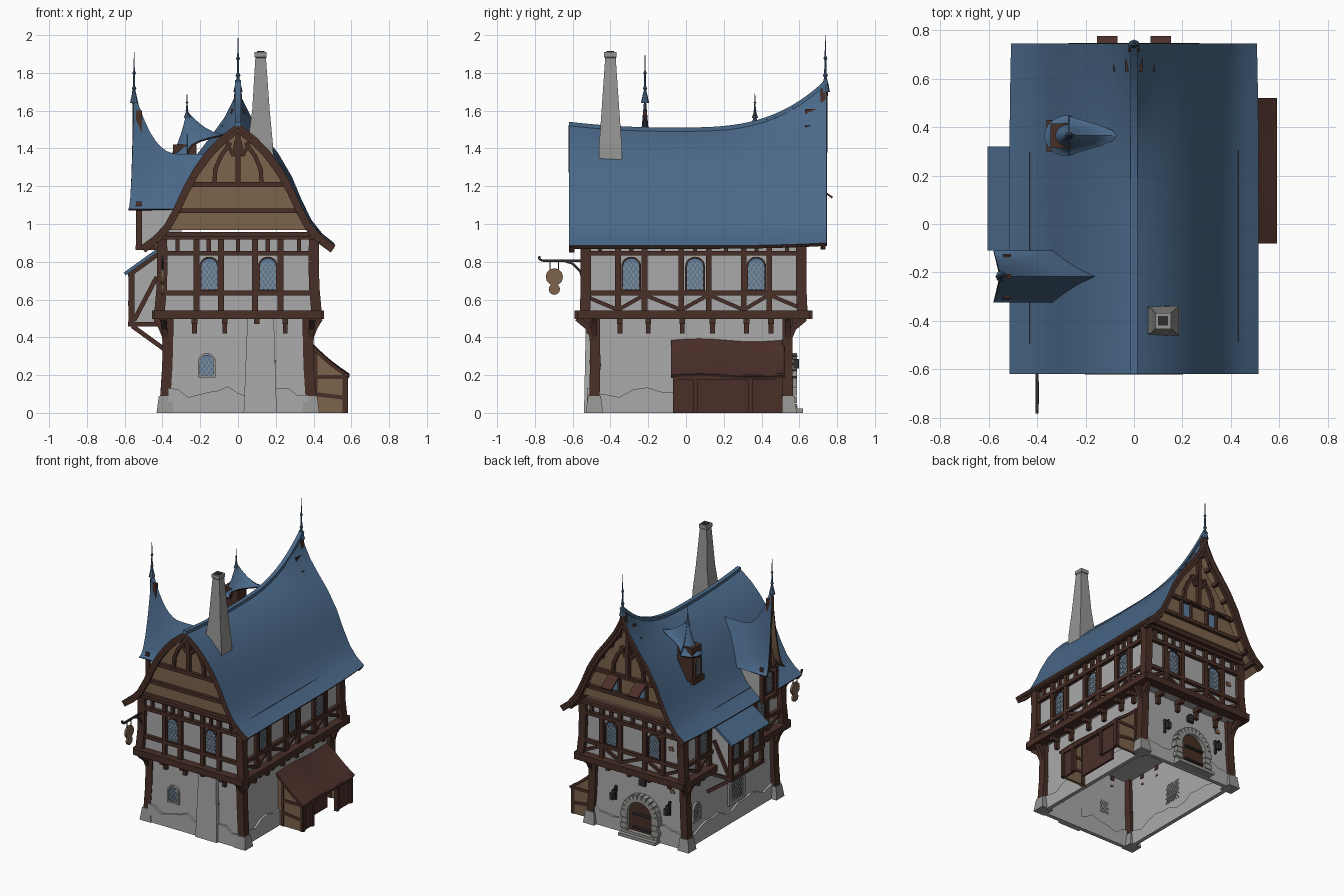
import bpy, bmesh, math
from mathutils import Vector as V

if "Cube" in bpy.data.objects:
    bpy.data.objects.remove(bpy.data.objects["Cube"])

COL = {'plaster': (.40, .40, .40), 'stone': (.30, .30, .29), 'timber': (.065, .028, .02), 'planks': (.20, .125, .07),
       'blue_roof': (.068, .14, .25), 'glass': (.10, .20, .34), 'iron': (.03, .028, .028),
       'brown_roof': (.07, .028, .022), 'brick': (.22, .11, .06)}
MAT = {}
for k, c in COL.items():
    MAT[k] = bpy.data.materials.new(k)
    MAT[k].diffuse_color = (*c, 1)
parts = {}

def B(name, mat):
    return parts.setdefault((name, mat), bmesh.new())

def solid(bm, a, b):
    """closed solid between two matching point loops"""
    a = [bm.verts.new(p) for p in a]
    b = [bm.verts.new(p) for p in b]
    n = len(a)
    bm.faces.new(a[::-1])
    bm.faces.new(b)
    for i in range(n):
        bm.faces.new((a[i], a[(i+1) % n], b[(i+1) % n], b[i]))

def rect(x0, x1, y0, y1, z):
    return [V((x0, y0, z)), V((x1, y0, z)), V((x1, y1, z)), V((x0, y1, z))]

def box(bm, x0, x1, y0, y1, z0, z1):
    solid(bm, rect(x0, x1, y0, y1, z0), rect(x0, x1, y0, y1, z1))

def beam(bm, p, q, w, d, n):
    p, q = V(p), V(q)
    a = (q-p).normalized()
    s = a.cross(V(n)).normalized()
    m = s.cross(a)*d/2
    s = s*w/2
    solid(bm, [p-s-m, p+s-m, p+s+m, p-s+m], [q-s-m, q+s-m, q+s+m, q-s+m])

def path(bm, pts, w, d, n):
    for p, q in zip(pts, pts[1:]):
        beam(bm, p, q, w, d, n)

# A facade is (axis, sign, plane); u runs along it, v is height, o is outward offset
def P(f, u, v, o=0):
    c = f[2] + f[1]*o
    return V((c, u, v)) if f[0] == 0 else V((u, c, v))

def N(f):
    return V((f[1], 0, 0)) if f[0] == 0 else V((0, f[1], 0))

def plate(bm, f, pts, o0, o1):
    solid(bm, [P(f, *p, o0) for p in pts], [P(f, *p, o1) for p in pts])

def timber(f, u0, v0, u1, v1, w=.028, d=.03, name='timber_frame', mat='timber'):
    beam(B(name, mat), P(f, u0, v0, d*.3), P(f, u1, v1, d*.3), w, d, N(f))

def arch(u, v, w, h, n=10):
    c = v+h-w/2
    return [(u-w/2, v), (u+w/2, v)] + [(u+w/2*math.cos(math.pi*i/n), c+w/2*math.sin(math.pi*i/n)) for i in range(n+1)]

def ring(bm, f, u, v, w, h, t, o0, o1):
    a, b = arch(u, v-t, w+2*t, h+2*t), arch(u, v, w, h)
    for i in range(len(a)):
        j = (i+1) % len(a)
        if a[i] != a[j] and (V(a[i])-V(a[j])).length > 1e-5:
            plate(bm, f, [a[i], a[j], b[j], b[i]], o0, o1)

def window(f, u, v, w=.085, h=.165, frame='timber', t=.01, o=0):
    plate(B('window_glass', 'glass'), f, arch(u, v, w, h), o, o+.007)
    ring(B('window_frames', frame), f, u, v, w, h, t, o, o+.016)
    top = h-w*.2
    for s in (-1, 1):
        for k in range(-2, 8):          # lattice lines clipped to the pane
            y0, y1 = k*.035-.035, k*.035-.035+w*1.4
            t0, t1 = max(0, -y0/(y1-y0)), min(1, (top-y0)/(y1-y0))
            if t1-t0 > .1:
                timber(f, u+s*w*(t0-.5), v+y0+(y1-y0)*t0, u+s*w*(t1-.5), v+y0+(y1-y0)*t1, .004, .012+2*o, 'window_lattice', 'stone')

GF = dict(front=(1, -1, -.505), back=(1, 1, .54), right=(0, 1, .37), left=(0, -1, -.37))
UF = dict(front=(1, -1, -.53), back=(1, 1, .61), right=(0, 1, .395), left=(0, -1, -.395))

# Ground floor walls (open below), wavy plinth, chimney breast
bm = B('ground_walls', 'plaster')
solid(bm, rect(-.375, .375, -.51, .545, 0), rect(-.365, .365, -.5, .535, .5))
bm.faces.ensure_lookup_table()
bm.faces.remove(bm.faces[0])
for f in GF.values():
    lo, hi = (-.37, .37) if f[0] else (-.5, .53)
    top = [(lo+(hi-lo)*i/14, .11+.022*math.sin(i*1.1+f[2]*9)+.012*math.sin(i*2.3)) for i in range(15)]
    plate(B('plinth', 'plaster'), f, [(lo, 0), (hi, 0)]+top[::-1], -.01, .018)
solid(B('chimney_breast', 'plaster'), rect(.03, .205, -.54, -.5, 0), rect(.05, .19, -.53, -.5, .5))
# Corner posts on stone feet, with jetty brackets
for sx in (-1, 1):
    for y, sy in ((-.485, -1), (.54, 1)):
        x = sx*.385
        solid(B('corner_feet', 'stone'), rect(x-.046, x+.046, y-.046, y+.046, 0), rect(x-.034, x+.034, y-.034, y+.034, .09))
        path(B('corner_posts', 'timber'), [(x, y, .08), (sx*.374, y-sy*.004, .25), (sx*.368, y-sy*.002, .5)], .055, .055, (0, 1, 0))
        path(B('corner_brackets', 'timber'), [(x, y, .38), (x+sx*.005, y+sy*.03, .45), (x+sx*.01, y+sy*.09, .5)], .03, .03, (1, 0, 0))
        path(B('corner_brackets', 'timber'), [(x, y, .4), (x+sx*.025, y, .46), (x+sx*.05, y, .5)], .03, .03, (0, 1, 0))
for k, us in dict(front=(-.23, -.07, .1, .25), back=(-.25, -.08, .08, .25), right=(-.35, -.2, -.02, .14, .32, .45), left=(-.35, -.2, .4)).items():
    for u in us:
        f = GF[k]
        beam(B('jetty_joists', 'timber'), P(f, u, .485, -.01), P(f, u, .485, .06), .03, .03, (0, 0, 1))
        beam(B('jetty_joists', 'timber'), P(f, u, .42, .008), P(f, u, .5, .012), .026, .025, N(f))
# Upper floor with timber framing
box(B('upper_walls', 'plaster'), -.395, .395, -.53, .61, .5, .95)
posts = dict(front=(-.22, -.09, .09, .225), back=(-.25, -.1, .1, .25), right=(-.36, -.22, -.025, .12, .305, .44),
             left=(-.36, -.22, -.1, .31, .44))
for k, f in UF.items():
    lo, hi = (-.42, .42) if f[0] else (-.55, .63)
    timber(f, lo-.025, .52, hi+.025, .52, .045, .075)
    timber(f, lo, .635, hi, .635, .026, .03)
    timber(f, lo, .845, hi, .845, .026, .034)
    timber(f, lo, .935, hi, .935, .032, .045)
    for u in posts[k]:
        timber(f, u, .54, u, .93, .03, .028)
    for i, (a, b) in enumerate(zip((lo,)+posts[k], posts[k]+(hi,))):
        timber(f, (a+b)/2, .85, (a+b)/2, .93, .022, .024)
        if k != 'front':
            timber(f, *((a, .545, b, .625) if i % 2 else (a, .625, b, .545)), .02, .022)
for x in (-.4, .4):
    for y in (-.53, .61):
        path(B('upper_corner_posts', 'timber'), [(x*1.04, y*1.01, .53), (x*1.01, y, .66), (x, y, .8), (x*1.01, y, .95)], .055, .055, (0, 1, 0))
for k, us in dict(front=(-.152, .158), back=(-.175, .175), right=(-.29, .048, .372), left=(-.29, .375)).items():
    for u in us:
        window(UF[k], u, .652)
# Ground floor windows
window(GF['front'], -.165, .2, .07, .105, 'stone', .012, .004)
window(GF['left'], .42, .18, .06, .11, 'stone', .014, .004)
window(GF['left'], -.04, .16, .13, .17, 'stone', .028, .006)
# Back door: stone arch, planks, straps, steps, lamps, plaque
f = GF['back']
D = -.03
plate(B('door', 'timber'), f, arch(D, .02, .2, .25), 0, .02)
for i in range(13):
    a = math.pi*i/12
    u, v = D+.122*math.cos(a), .17+.122*math.sin(a)
    timber(f, u-.024*math.cos(a), v-.024*math.sin(a), u+.026*math.cos(a), v+.026*math.sin(a), .03, .06, 'door_arch', 'stone')
for s in (-1, 1):
    for i in range(4):
        timber(f, D+s*.098, .03+i*.04, D+s*(.155 if i % 2 else .145), .03+i*.04, .036, .06, 'door_arch', 'stone')
    timber(f, D-.09, .12+s*.05, D+.06, .12+s*.05, .012, .05, 'door_straps', 'iron')
    u = D+s*.22
    beam(B('wall_lamps', 'iron'), P(f, u, .3), P(f, u, .3, .05), .01, .01, (0, 0, 1))
    box(B('wall_lamps', 'iron'), u-.014, u+.014, .57, .598, .235, .285)
    timber(f, u, .22, u, .32, .014, .02, 'wall_lamps', 'iron')
plate(B('door_plaque', 'iron'), f, arch(D, .38, .05, .06), 0, .02)
box(B('door_steps', 'stone'), D-.15, D+.15, .53, .62, 0, .022)
box(B('door_steps', 'stone'), D-.12, D+.12, .53, .59, .022, .04)
# Bare brick patches
for f, u, v in ((GF['front'], .18, .27), (GF['back'], -.27, .4), (GF['right'], -.47, .25), (UF['back'], -.31, .75), (UF['left'], -.47, .75)):
    plate(B('brick_patches', 'brick'), f, [(u-.02, v-.012), (u+.015, v-.016), (u+.022, v+.01), (u-.01, v+.015)], 0, .008)

# Main roof: cross-section blends from the low front to the peaked back
PF = [(0, 1.5), (.04, 1.475), (.10, 1.43), (.17, 1.36), (.235, 1.275), (.29, 1.18), (.338, 1.08), (.39, .99), (.45, .93), (.515, .885)]
PB = [(0, 1.75), (.022, 1.66), (.07, 1.565), (.135, 1.475), (.215, 1.37), (.285, 1.25), (.34, 1.12), (.39, 1.02), (.445, .95), (.508, .90)]
def section(y):
    k = max(0, (y+.05)/.79)**3
    lift = .03*(max(0, -.1-y)/.52)**2
    return [(a[0]+(b[0]-a[0])*k, a[1]+(b[1]-a[1])*k+lift*(a[1]-.885)/.615) for a, b in zip(PF, PB)]
def full(y, dx=0, dz=0):
    s = section(y)
    return [(-x+dx*(x > 0), z-dz) for x, z in s[:0:-1]]+[(x-dx*(x > 0), z-dz) for x, z in s]

def sheet(name, rows, mats, t=.02):
    m = bmesh.new()
    g = [[m.verts.new(p) for p in r] for r in rows]
    for a, b in zip(g, g[1:]):
        for i in range(len(a)-1):
            m.faces.new((a[i], a[i+1], b[i+1], b[i]))
    m.normal_update()
    if sum(q.normal.z*q.calc_area() for q in m.faces) < 0:
        bmesh.ops.reverse_faces(m, faces=m.faces[:])
    o = finish(name, m, mats)
    s = o.modifiers.new('thickness', 'SOLIDIFY')
    s.thickness, s.offset, s.material_offset, s.material_offset_rim = t, -1, 1, 2
    bpy.ops.object.modifier_apply(modifier='thickness')
    bpy.ops.object.shade_smooth_by_angle(angle=math.radians(35))

def finish(name, m, mats):
    me = bpy.data.meshes.new(name)
    m.to_mesh(me)
    m.free()
    o = bpy.data.objects.new(name, me)
    bpy.context.collection.objects.link(o)
    for k in mats:
        me.materials.append(MAT[k])
    bpy.ops.object.select_all(action='DESELECT')
    o.select_set(True)
    bpy.context.view_layer.objects.active = o
    return o

ys = [-.62+1.365*i/30 for i in range(31)]
sheet('main_roof', [[(x, y, z) for x, z in full(y)] for y in ys], ['blue_roof', 'planks', 'timber'])
path(B('ridge_cap', 'blue_roof'), [(0, y, section(y)[0][1]) for y in ys], .03, .022, (0, 0, 1))
for y in (-.605, .725):
    path(B('barge_boards', 'timber'), [(x, y, z) for x, z in full(y, .014, .022)], .034, .028, (0, 1, 0))
for i in range(1, 9):                       # rafters under the back overhang
    for s in (-1, 1):
        x, z = section(.7)[i]
        box(B('overhang_rafters', 'timber'), s*x*.97-.012, s*x*.97+.012, .63, .735, z-.05, z-.025)
# Gables
for y, s in ((-.56, -1), (.66, 1)):
    f = (1, s, y)
    prof = [(x, z) for x, z in full(y, .012, .025) if z > .93]
    plate(B('gable_planks', 'planks'), f, prof, -.03, 0)
    half = [(x, z) for x, z in prof if x >= 0]
    def gx(v):
        for (a, b), (c, d) in zip(half, half[1:]):
            if d <= v <= b:
                return a+(c-a)*(b-v)/(b-d)
        return half[-1][0]
    for v in (.945, 1.07, 1.21):
        timber(f, -gx(v), v, gx(v), v, .026, .03, 'gable_beams')
    timber(f, 0, 1.21, 0, half[0][1]-.01, .026, .032, 'gable_beams')
    for m in (-1, 1):
        path(B('gable_beams', 'timber'), [P(f, m*u, v, .008) for u, v in ((.125, 1.21), (.12, 1.29), (.09, 1.36), (.04, 1.43))], .022, .026, N(f))
        path(B('gable_beams', 'timber'), [P(f, m*u, v, .008) for u, v in ((.01, 1.44), (.025, 1.36), (.06, 1.43))], .018, .024, N(f))
        if s > 0:                           # back gable windows with propped shutters
            plate(B('window_glass', 'glass'), f, [(m*.11-.035, 1.09), (m*.11+.035, 1.09), (m*.11+.035, 1.19), (m*.11-.035, 1.19)], 0, .008)
            for e in (-.04, .04):
                timber(f, m*.11+e, 1.07, m*.11+e, 1.2, .016, .03, 'gable_beams')
            beam(B('gable_shutters', 'brown_roof'), P(f, m*.11, 1.205, .02), P(f, m*.11, 1.14, .115), .085, .01, (0, .5, .7))

# Large side dormer: swept witch-hat roof
def dr(x):
    t = max(0, (-.3-x)/.25)
    return 1.37+.34*t**2.6
rows = []
for i in range(15):
    x = -.55+.4*i/14
    k = max(0, (-.35-x)/.2)
    rows.append([(x-.03*abs(j)/6*max(0, 1-i/5), -.217+.108*j/6, 1.08+(dr(x)-1.08)*(1-abs(j)/6)**(1+1.1*k)) for j in range(-6, 7)])
sheet('dormer_roof', rows, ['blue_roof', 'planks', 'timber'], .012)
box(B('dormer_walls', 'plaster'), -.515, -.3, -.295, -.14, .88, 1.1)
f = (0, -1, -.515)
plate(B('dormer_gable', 'planks'), f, [(-.3, 1.08), (-.135, 1.08), (-.175, 1.2), (-.217, 1.4), (-.26, 1.2)], -.03, .005)
for u in (-.295, -.14):
    timber(f, u, .87, u, 1.12, .025, .03, 'dormer_frame')
timber(f, -.217, 1.1, -.217, 1.6, .022, .03, 'dormer_frame')
for v in (.875, 1.09):
    timber(f, -.31, v, -.125, v, .024, .035, 'dormer_frame')
    for y in (-.295, -.14):
        beam(B('dormer_frame', 'timber'), (-.525, y, v), (-.38, y, v), .024, .02, (0, 1, 0))
window(f, -.217, .91, .08, .15)
# Small dormer: drop-shaped hood
rows = []
for i in range(25):
    a = 2*math.pi*i/24
    c, s = math.cos(a), math.sin(a)
    rim = (.2*c**3 if c > 0 else .1*c, .085*s, -.235+.11*max(0, c))
    rows.append([(-.27+rim[0]*r, .365+rim[1]*r, 1.6+rim[2]*(1-(1-r)**1.9)) for r in (.02, .1, .2, .35, .5, .7, .85, 1)])
sheet('small_dormer_hood', rows, ['blue_roof', 'timber', 'timber'], .01)
box(B('small_dormer_body', 'timber'), -.345, -.22, .315, .415, 1.17, 1.42)
window((0, -1, -.345), .365, 1.21, .055, .13)
beam(B('small_dormer_body', 'timber'), (-.35, .3, 1.18), (-.35, .43, 1.18), .025, .04, (0, 0, 1))

# Left bay with lean-to roof and struts
solid(B('bay_walls', 'plaster'), [V((x, -.07, z)) for x, z in ((-.39, .47), (-.555, .47), (-.555, .745), (-.39, .86))],
      [V((x, .28, z)) for x, z in ((-.39, .47), (-.555, .47), (-.555, .745), (-.39, .86))])
beam(B('bay_roof', 'blue_roof'), (-.6, .105, .735), (-.42, .105, .865), .43, .018, (0, 0, 1))
f = (0, -1, -.555)
for v in (.47, .58, .735):
    timber(f, -.085, v, .295, v, .026, .034, 'bay_frame')
for u in (-.07, .045, .165, .28):
    timber(f, u, .46, u, .74, .026, .03, 'bay_frame')
for u in (-.012, .222):
    window(f, u, .6, .065, .115)
for y in (-.07, .28):
    for p, q in (((-.565, .47), (-.39, .47)), ((-.55, .49), (-.43, .72)), ((-.57, .735), (-.41, .85)), ((-.56, .46), (-.38, .33))):
        beam(B('bay_frame', 'timber'), (p[0], y, p[1]), (q[0], y, q[1]), .024, .03, (0, 1, 0))

# Right lean-to shed
for y in (-.055, .495):
    solid(B('shed_sides', 'planks'), [V((x, y-.01, z)) for x, z in ((.37, 0), (.565, 0), (.565, .205), (.37, .36))],
          [V((x, y+.01, z)) for x, z in ((.37, 0), (.565, 0), (.565, .205), (.37, .36))])
    for p, q in (((.565, 0), (.565, .21)), ((.41, 0), (.41, .33)), ((.4, .19), (.57, .19)), ((.4, .1), (.57, .08))):
        beam(B('shed_frame', 'timber'), (p[0], y, p[1]), (q[0], y, q[1]), .022, .03, (0, 1, 0))
sheet('shed_roof', [[(.37+.22*i/5, -.08+.6*j/8, .385-.185*i/5-.012*math.sin(math.pi*i/5)+.008*math.sin(j*.8)) for j in range(9)] for i in range(6)],
      ['brown_roof', 'timber', 'brown_roof'], .018)
for y0, y1 in ((-.06, .05), (.34, .5)):
    box(B('shed_front', 'brown_roof'), .555, .57, y0, y1, 0, .2)
box(B('shed_front', 'brown_roof'), .47, .485, .04, .35, 0, .27)
for y in (-.055, .05, .34, .495):
    box(B('shed_frame', 'timber'), .555, .582, y-.012, y+.012, 0, .2)
box(B('shed_frame', 'timber'), .555, .582, -.06, .5, .175, .2)

# Chimney stack with dark flue
st = [(1.30, .045, .19, .062), (1.42, .05, .185, .06), (1.6, .075, .168, .047), (1.88, .092, .148, .028), (1.885, .088, .152, .033), (1.91, .088, .152, .033)]
for a, b in zip(st, st[1:]):
    solid(B('chimney', 'stone'), rect(a[1], a[2], -.4-a[3], -.4+a[3], a[0]), rect(b[1], b[2], -.4-b[3], -.4+b[3], b[0]))
box(B('chimney_flue', 'iron'), .1, .14, -.42, -.38, 1.9, 1.915)

# Finials
def finial(x, y, z0, z1, r):
    h = z1-z0
    p = [(0, 2.2), (.2, 1), (.25, .6), (.29, 1.2), (.33, .6), (.55, .45), (.59, .95), (.63, .4), (1, .08)]
    for (a, ra), (b, rb) in zip(p, p[1:]):
        solid(B('finials', 'blue_roof'), *[[V((x+r*q*math.cos(i*.7854), y+r*q*math.sin(i*.7854), z0+t*h)) for i in range(8)] for t, q in ((a, ra), (b, rb))])
finial(0, .738, 1.70, 2.0, .011)
finial(-.55, -.217, 1.64, 1.91, .01)
finial(-.27, .365, 1.56, 1.7, .008)

# Hanging sign on an iron bracket
X = -.4
path(B('sign_bracket', 'iron'), [(X, -.54, .805), (X, -.76, .805), (X, -.778, .815), (X, -.775, .83)], .012, .012, (1, 0, 0))
path(B('sign_bracket', 'iron'), [(X, -.545, .7), (X, -.56, .75), (X, -.6, .79), (X, -.64, .803)], .012, .012, (1, 0, 0))
for y in (-.72, -.675):
    beam(B('sign_bracket', 'iron'), (X, y, .8), (X, y, .75), .005, .005, (1, 0, 0))
for o, hw in (((-.697, .72), .046), ((-.697, .655), .03)):
    plate(B('hanging_sign', 'planks'), (0, -1, X), [(o[0]+hw*math.cos(i*.5236), o[1]+hw*math.sin(i*.5236)) for i in range(12)], -.008, .008)

for (name, mat), m in parts.items():
    if name != 'ground_walls':
        bmesh.ops.recalc_face_normals(m, faces=m.faces[:])
    o = finish(name, m, [mat])

for m in bpy.data.materials:
    if m.users and not m.is_grease_pencil:
        m.use_nodes = True
        m.node_tree.nodes["Principled BSDF"].inputs["Base Color"].default_value = m.diffuse_color
